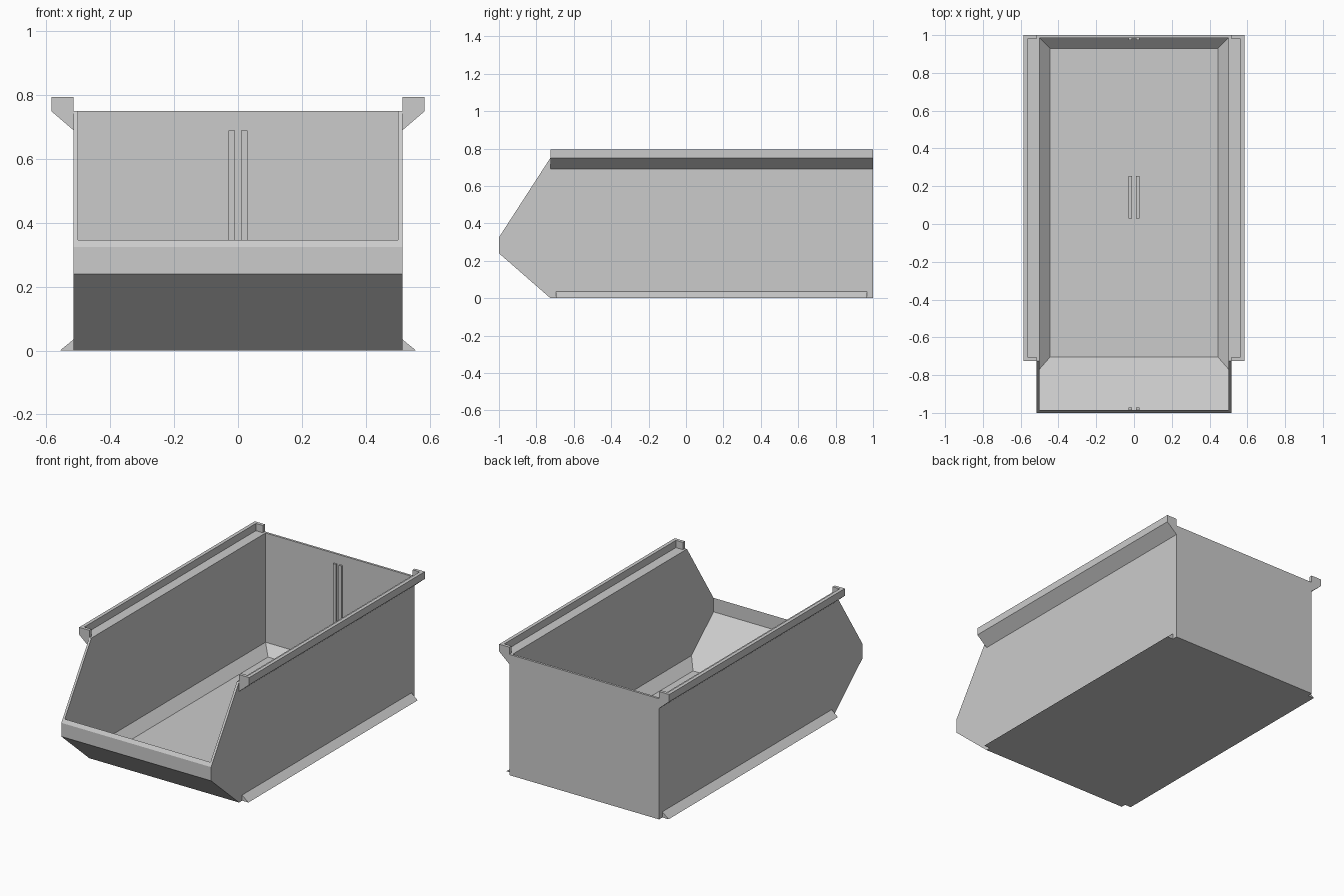
import bpy, bmesh
from mathutils import Vector

cube = bpy.data.objects.get("Cube")
if cube:
    bpy.data.objects.remove(cube, do_unlink=True)

grey = bpy.data.materials.new("plain grey")
grey.use_nodes = True
grey.diffuse_color = (0.6, 0.6, 0.6, 1)
grey.node_tree.nodes["Principled BSDF"].inputs["Base Color"].default_value = grey.diffuse_color


def prism(name, profile, axis, start, end, mirror=False):
    """Extrude a closed profile along x (profile is y, z) or y (profile is x, z)."""
    bm = bmesh.new()
    place = (lambda p: (start, p[0], p[1])) if axis == "x" else (lambda p: (p[0], start, p[1]))
    face = bm.faces.new([bm.verts.new(place(p)) for p in profile])
    extruded = bmesh.ops.extrude_face_region(bm, geom=[face])["geom"]
    step = Vector((end - start, 0, 0) if axis == "x" else (0, end - start, 0))
    bmesh.ops.translate(bm, vec=step, verts=[v for v in extruded if isinstance(v, bmesh.types.BMVert)])
    bmesh.ops.recalc_face_normals(bm, faces=bm.faces)
    mesh = bpy.data.meshes.new(name)
    bm.to_mesh(mesh)
    bm.free()
    mesh.materials.append(grey)
    obj = bpy.data.objects.new(name, mesh)
    bpy.context.collection.objects.link(obj)
    if mirror:
        obj.modifiers.new("both sides", "MIRROR")
    return obj


# Outer shell of the bin
half_width, wall, rim = 0.515, 0.014, 0.75
body = prism("bin_body", [(-0.725, 0), (1, 0), (1, rim), (-0.725, rim), (-1, 0.325), (-1, 0.24)],
             "x", -half_width, half_width)

# Cavity with sloped lower edges, cut out of the shell
inner = half_width - wall
cavity = prism("cavity_cutter", [(-0.705, 0.015), (0.93, 0.015), (0.986, 0.071), (0.986, 1),
                                 (-0.986, 1), (-0.986, 0.26)], "x", -inner, inner)
bm = bmesh.new()
bm.from_mesh(cavity.data)
for side in (-1, 1):
    cut = bmesh.ops.bisect_plane(bm, geom=bm.verts[:] + bm.edges[:] + bm.faces[:],
                                 plane_co=(side * 0.445, 0, 0.015), plane_no=(side, 0, -1),
                                 clear_outer=True)
    rim_edges = [e for e in cut["geom_cut"] if isinstance(e, bmesh.types.BMEdge)]
    bmesh.ops.holes_fill(bm, edges=rim_edges)
bmesh.ops.recalc_face_normals(bm, faces=bm.faces)
bm.to_mesh(cavity.data)
bm.free()
cavity.hide_render = True
cutter = body.modifiers.new("cavity", "BOOLEAN")
cutter.operation = "DIFFERENCE"
cutter.solver = "EXACT"
cutter.object = cavity
bpy.context.view_layer.objects.active = body
bpy.ops.object.modifier_apply(modifier=cutter.name)
bpy.data.objects.remove(cavity, do_unlink=True)

# Stacking rails along the top, with an outer lip and closed ends
outer, top = 0.585, 0.795
prism("top_rail", [(half_width, 0.69), (outer, rim), (outer, top), (0.563, top),
                   (0.563, rim), (half_width, rim)], "y", -0.725, 1, True)
for name, start, end in (("front", -0.725, -0.705), ("back", 0.98, 1)):
    prism(name + "_rail_end", [(half_width, rim), (0.563, rim), (0.563, top), (half_width, top)],
          "y", start, end, True)

# Triangular runners along the bottom
prism("bottom_runner", [(half_width, 0), (0.558, 0), (half_width, 0.035)], "y", -0.695, 0.968, True)

# Paired divider ribs on the back wall, floor and front lip
ribs = {
    "back_rib": [(0.975, 0.06), (0.986, 0.071), (0.986, 0.69), (0.975, 0.69)],
    "floor_rib": [(0.03, 0.015), (0.255, 0.015), (0.255, 0.027), (0.03, 0.027)],
    "front_rib": [(-0.986, 0.26), (-0.972, 0.248), (-0.972, 0.315), (-0.986, 0.315)],
}
for name, profile in ribs.items():
    prism(name, profile, "x", 0.01, 0.029, True)
